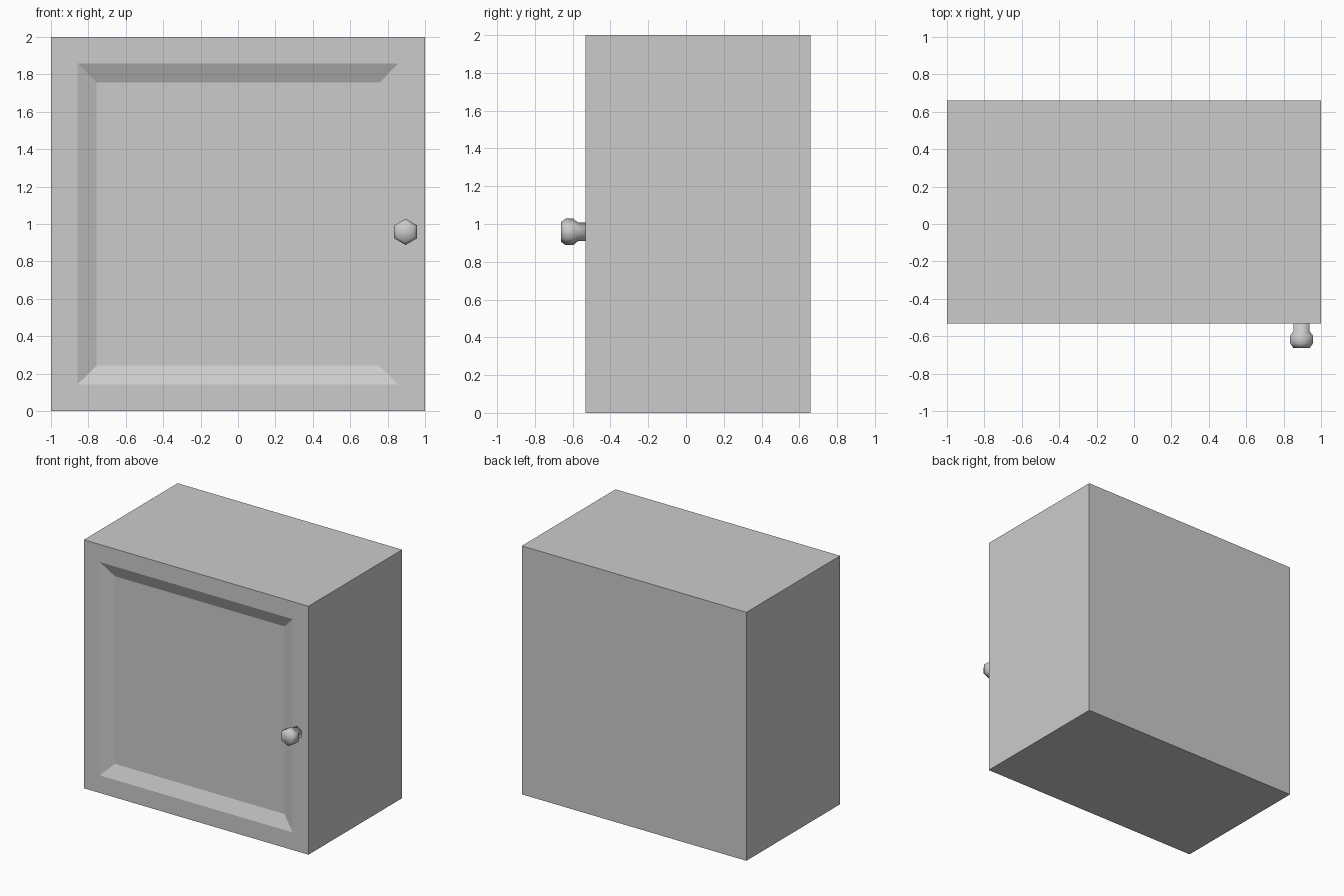
import bpy, bmesh, math
from mathutils import Vector

if "Cube" in bpy.data.objects:
    bpy.data.objects.remove(bpy.data.objects["Cube"])


def make_object(name, bm, smooth=False):
    bmesh.ops.recalc_face_normals(bm, faces=bm.faces)
    mesh = bpy.data.meshes.new(name)
    bm.to_mesh(mesh)
    bm.free()
    for p in mesh.polygons:
        p.use_smooth = smooth
    obj = bpy.data.objects.new(name, mesh)
    bpy.context.collection.objects.link(obj)
    return obj


FRONT, BACK = -0.532, 0.66

# Cabinet body with a bevelled, recessed door panel on the front
bm = bmesh.new()
bmesh.ops.create_cube(bm, size=1)
for v in bm.verts:
    v.co = Vector((v.co.x * 2,
                   FRONT if v.co.y < 0 else BACK,
                   (v.co.z + 0.5) * 2))
bm.normal_update()
front = min(bm.faces, key=lambda f: f.calc_center_median().y)
bmesh.ops.inset_region(bm, faces=[front], thickness=0.2)
bmesh.ops.inset_region(bm, faces=[front], thickness=0.146)
for v in front.verts:
    v.co.y += 0.045
make_object("cabinet_body", bm)

# Six-sided knob: (y, radius) profile swept around the y axis
profile = [(FRONT, 0.049), (-0.572, 0.049), (-0.597, 0.07),
           (-0.638, 0.07), (-0.662, 0.052)]
bm = bmesh.new()
rings = []
for y, r in profile:
    angles = [math.radians(90 + 60 * i) for i in range(6)]
    rings.append([bm.verts.new((0.896 + r * math.cos(a), y, 0.958 + r * math.sin(a)))
                  for a in angles])
for a, b in zip(rings, rings[1:]):
    for i in range(6):
        j = (i + 1) % 6
        bm.faces.new((a[i], a[j], b[j], b[i]))
bm.faces.new(rings[-1])
bm.faces.new(rings[0][::-1])
make_object("door_knob", bm, smooth=True)
